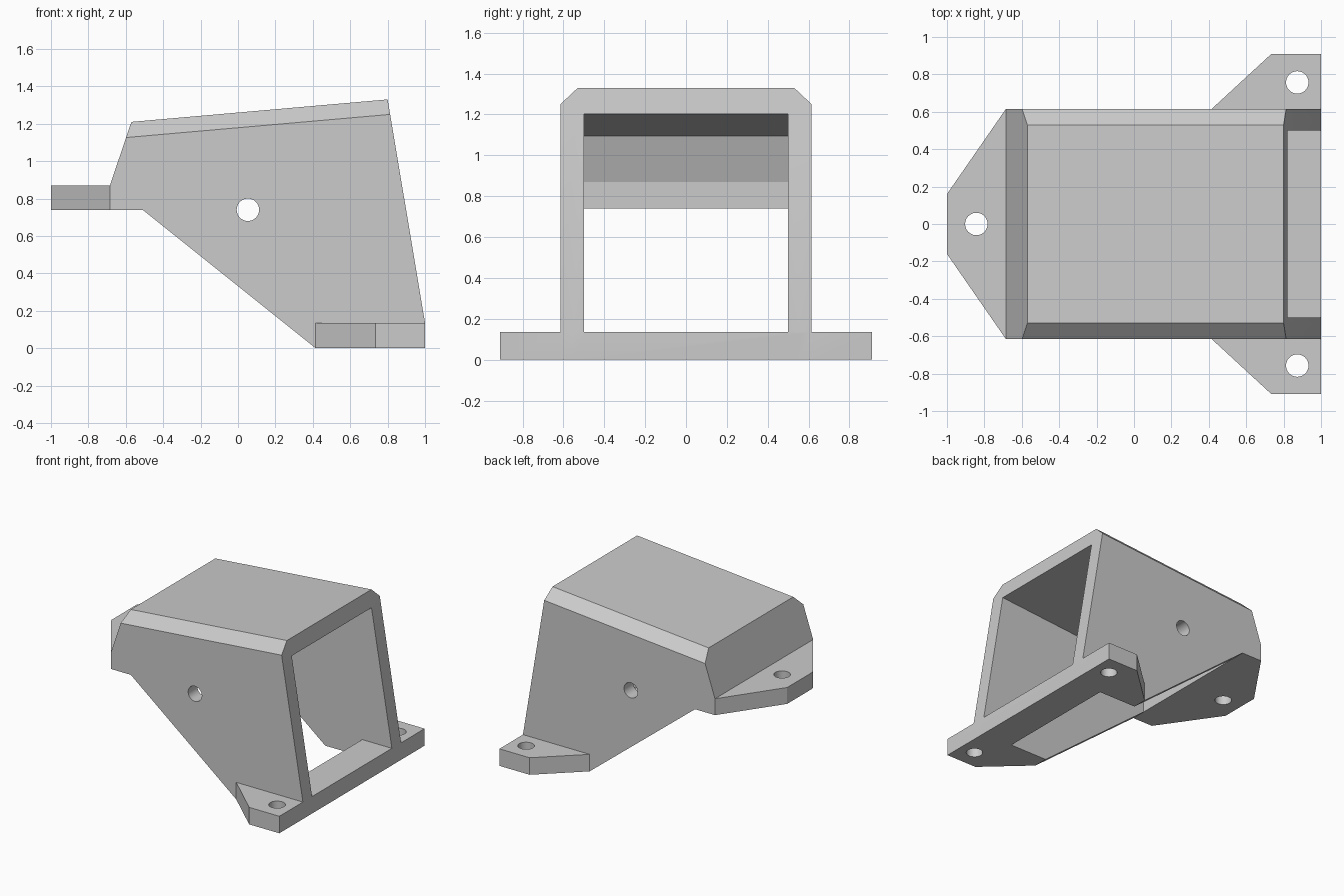
import bpy, bmesh
from mathutils import Vector

cube = bpy.data.objects.get("Cube")
if cube:
    bpy.data.objects.remove(cube, do_unlink=True)

grey = bpy.data.materials.new("plain grey")
grey.use_nodes = True
colour = (0.6, 0.6, 0.6, 1)
grey.diffuse_color = colour
grey.node_tree.nodes["Principled BSDF"].inputs["Base Color"].default_value = colour


def make_object(name, bm):
    bmesh.ops.recalc_face_normals(bm, faces=bm.faces)
    mesh = bpy.data.meshes.new(name)
    bm.to_mesh(mesh)
    bm.free()
    mesh.materials.append(grey)
    obj = bpy.data.objects.new(name, mesh)
    bpy.context.collection.objects.link(obj)
    return obj


def prism(points, sweep):
    """Closed solid from an outline swept along a vector."""
    bm = bmesh.new()
    face = bm.faces.new([bm.verts.new(p) for p in points])
    swept = bmesh.ops.extrude_face_region(bm, geom=[face], use_keep_orig=True)
    verts = [v for v in swept["geom"] if isinstance(v, bmesh.types.BMVert)]
    bmesh.ops.translate(bm, verts=verts, vec=sweep)
    return bm


def side_prism(profile, half):
    return prism([(x, -half, z) for x, z in profile], (0, 2 * half, 0))


def plate(outline, bottom, height):
    return prism([(x, y, bottom) for x, y in outline], (0, 0, height))


def combine(target, tool, operation):
    """Apply a boolean with a helper solid, then discard the helper."""
    tool.hide_render = True
    mod = target.modifiers.new(tool.name, "BOOLEAN")
    mod.operation, mod.solver, mod.object = operation, "EXACT", tool
    bpy.context.view_layer.update()
    evaluated = target.evaluated_get(bpy.context.evaluated_depsgraph_get())
    mesh = bpy.data.meshes.new_from_object(evaluated)
    target.modifiers.clear()
    target.data = mesh
    bpy.data.objects.remove(tool, do_unlink=True)


# Outer housing with chamfered upper side edges
WIDTH, INNER = 0.615, 0.5
shell = [(-0.685, 0.74), (-0.51, 0.74), (0.415, 0), (1, 0), (1, 0.135),
         (0.8, 1.33), (-0.57, 1.21), (-0.685, 0.87)]
bm = side_prism(shell, WIDTH)
for side in (-1, 1):
    a = Vector((-0.57, side * 0.53, 1.21))
    b = Vector((0.8, side * 0.53, 1.33))
    c = Vector((0.814, side * WIDTH, 1.25))
    normal = (b - a).cross(c - a)
    if normal.z < 0:
        normal.negate()
    geom = bm.verts[:] + bm.edges[:] + bm.faces[:]
    cut = bmesh.ops.bisect_plane(bm, geom=geom, plane_co=a, plane_no=normal,
                                 clear_outer=True)
    rim = [e for e in cut["geom_cut"] if isinstance(e, bmesh.types.BMEdge)]
    bmesh.ops.holes_fill(bm, edges=rim, sides=0)
housing = make_object("bracket_housing", bm)

# Mounting tabs: one on each side of the base, one at the closed end
for side, name in ((-1, "right_tab"), (1, "left_tab")):
    outline = [(0.415, WIDTH), (0.735, 0.91), (1, 0.91), (1, 0.55), (0.415, 0.55)]
    tab = plate([(x, side * y) for x, y in outline], 0, 0.135)
    combine(housing, make_object(name, tab), "UNION")
end = [(-0.6, 0.5), (-0.685, WIDTH), (-1, 0.16)]
end += [(x, -y) for x, y in reversed(end)]
combine(housing, make_object("end_tab", plate(end, 0.74, 0.13)), "UNION")

# Hollow interior, open at the tall end and underneath behind the sill
hollow = [(1.2, 0.135), (0.74, 0.135), (0.74, -0.1), (-0.51, -0.1),
          (-0.51, 0.87), (-0.43, 1.095), (1.2, 1.235)]
combine(housing, make_object("hollow_cutter", side_prism(hollow, INNER)), "DIFFERENCE")


# Bolt holes through the tabs and both side walls
def drill(location, rotation, depth):
    bm = bmesh.new()
    bmesh.ops.create_cone(bm, cap_ends=True, segments=48, radius1=0.06,
                          radius2=0.06, depth=depth)
    tool = make_object("drill", bm)
    tool.location, tool.rotation_euler = location, rotation
    combine(housing, tool, "DIFFERENCE")


for y in (-0.757, 0.757):
    drill((0.873, y, 0.07), (0, 0, 0), 0.4)
drill((-0.843, 0, 0.8), (0, 0, 0), 0.4)
drill((0.053, 0, 0.74), (1.570796, 0, 0), 2)

# Smooth hole walls, crisp edges elsewhere
bpy.ops.object.select_all(action="DESELECT")
housing.select_set(True)
bpy.context.view_layer.objects.active = housing
bpy.ops.object.shade_smooth_by_angle(angle=0.26)
